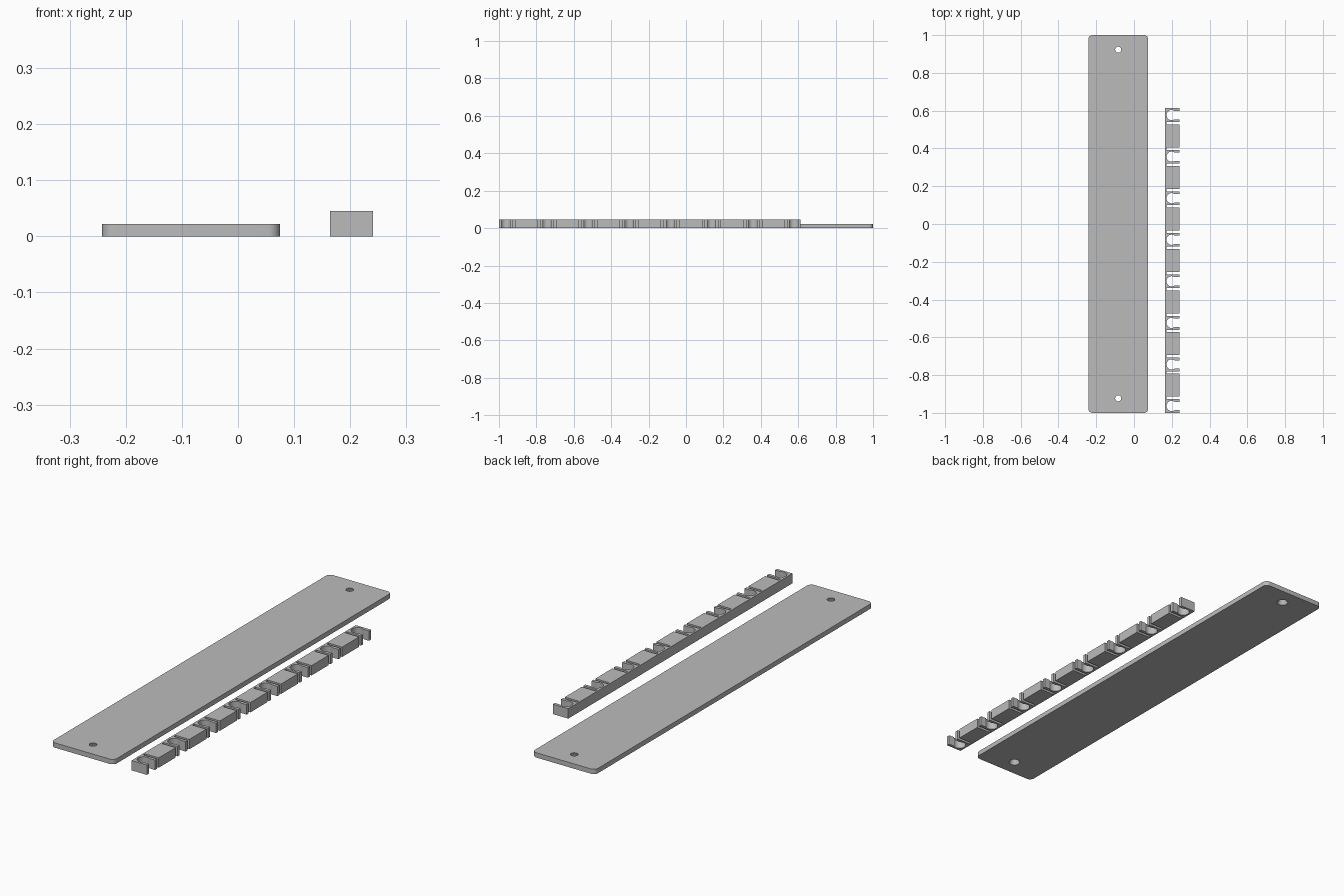
import bpy, bmesh, math

if "Cube" in bpy.data.objects:
    bpy.data.objects.remove(bpy.data.objects["Cube"])

grey = bpy.data.materials.new("grey_plastic")
grey.diffuse_color = (0.5, 0.5, 0.5, 1)
grey.use_nodes = True
grey.node_tree.nodes["Principled BSDF"].inputs["Base Color"].default_value = grey.diffuse_color


def arc(cx, cy, r, a0, a1, n):
    """Points along an arc, angles in degrees."""
    return [(cx + r * math.cos(math.radians(a0 + (a1 - a0) * i / n)),
             cy + r * math.sin(math.radians(a0 + (a1 - a0) * i / n))) for i in range(n + 1)]


def prism(name, loops, height):
    """Solid between bottom and top loops; loops after the first are holes."""
    bm = bmesh.new()
    walls = []
    for z, level in ((0, 0), (height, 1)):
        edges = []
        for pair in loops:
            vs = [bm.verts.new((x, y, z)) for x, y in pair[level]]
            edges += [bm.edges.new((vs[i - 1], vs[i])) for i in range(len(vs))]
            walls.append(vs)
        bmesh.ops.triangle_fill(bm, edges=edges, use_beauty=True)
    n = len(loops)
    for low, high in zip(walls[:n], walls[n:]):
        for i in range(len(low)):
            bm.faces.new((low[i - 1], low[i], high[i], high[i - 1]))
    bmesh.ops.recalc_face_normals(bm, faces=bm.faces)
    mesh = bpy.data.meshes.new(name)
    bm.to_mesh(mesh)
    bm.free()
    mesh.materials.append(grey)
    ob = bpy.data.objects.new(name, mesh)
    bpy.context.collection.objects.link(ob)
    bpy.ops.object.select_all(action='DESELECT')
    ob.select_set(True)
    bpy.context.view_layer.objects.active = ob
    bpy.ops.object.shade_smooth_by_angle(angle=math.radians(30))


# Mounting plate: rounded corners and two tapered screw holes
L, R, C = -0.242, 0.075, 0.022
outline = (arc(R - C, 1 - C, C, 0, 90, 8) + arc(L + C, 1 - C, C, 90, 180, 8)
           + arc(L + C, -1 + C, C, 180, 270, 8) + arc(R - C, -1 + C, C, 270, 360, 8))
mid = (L + R) / 2
holes = [tuple(arc(mid, y, r, 0, 360, 32)[:-1] for r in (0.024, 0.016)) for y in (-0.923, 0.923)]
prism("mounting_plate", [(outline, outline)] + holes, 0.022)

# Clip rail: eight round sockets with springy arms, solid blocks between them
X0, X1 = 0.164, 0.241
COUNT, PITCH = 8, 0.22
ARM, GAP = 0.0365, 0.049            # arm outer edge and block edge, from socket centre
RAD, MOUTH = 0.027, 0.022           # socket radius and half width of its mouth
CX, SLIT = 0.199, 0.172             # socket centre and depth of the relief slits
a = math.degrees(math.asin(MOUTH / RAD))
rail = [(X0, -1)]
for i in range(COUNT):
    y = -1 + ARM + PITCH * i
    if i:                           # slit below the lower arm
        rail += [(X1, y - GAP), (SLIT, y - GAP), (SLIT, y - ARM)]
    rail += [(X1, y - ARM), (X1, y - MOUTH)]
    rail += arc(CX, y, RAD, 360 - a, a, 32)
    rail += [(X1, y + MOUTH), (X1, y + ARM)]
    if i < COUNT - 1:               # slit above the upper arm
        rail += [(SLIT, y + ARM), (SLIT, y + GAP), (X1, y + GAP)]
rail.append((X0, -1 + 2 * ARM + PITCH * (COUNT - 1)))
prism("clip_rail", [(rail, rail)], 0.045)
